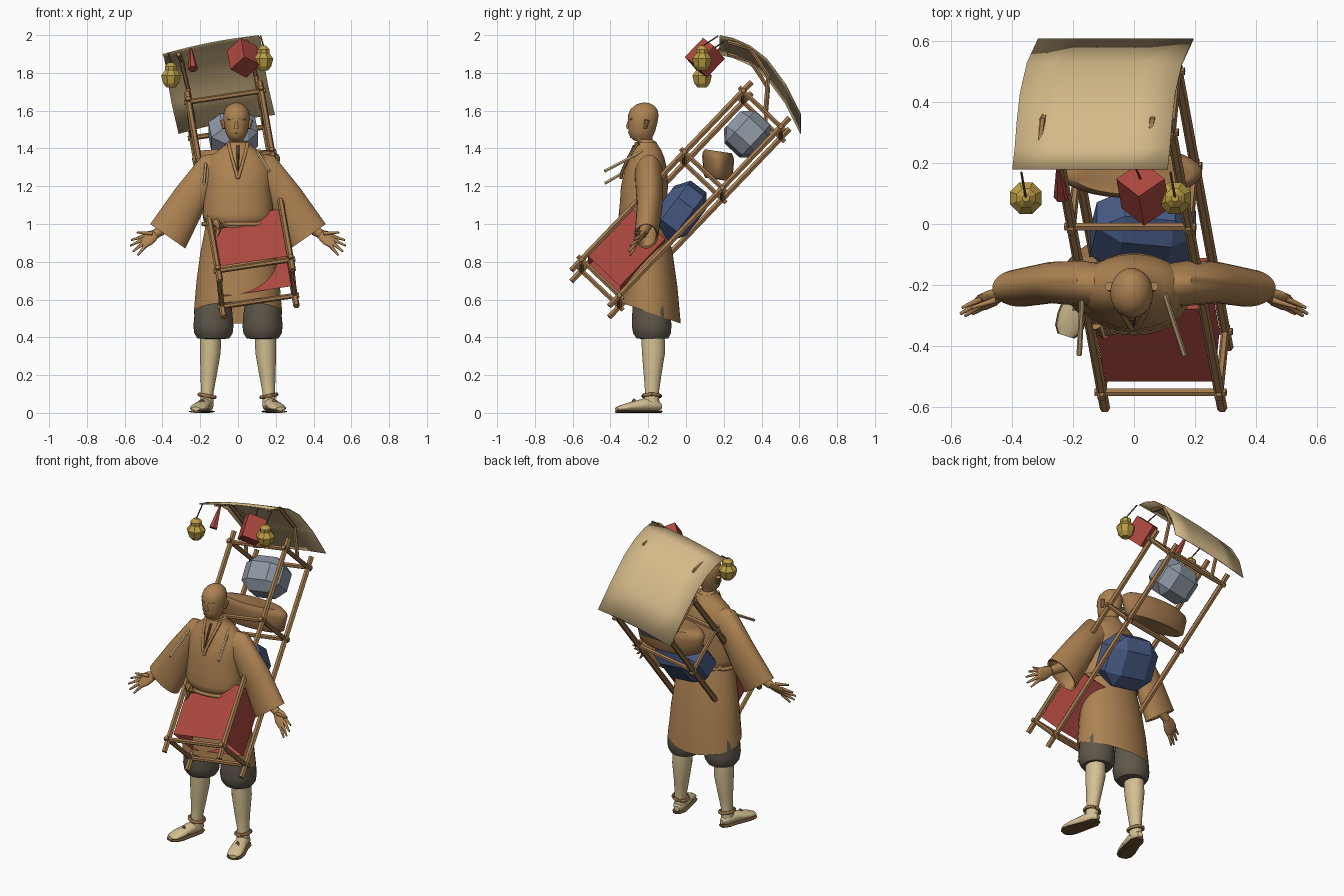
import bpy, bmesh, math
from mathutils import Vector as V, Matrix

if "Cube" in bpy.data.objects:
    bpy.data.objects.remove(bpy.data.objects["Cube"])

def mat(name, r, g, b):
    m = bpy.data.materials.new(name)
    m.diffuse_color = (r, g, b, 1)
    m.use_nodes = True
    m.node_tree.nodes["Principled BSDF"].inputs["Base Color"].default_value = m.diffuse_color
    return m

BROWN = mat("robe brown", .42, .225, .085)
WOOD = mat("wood", .36, .19, .075)
DARK = mat("dark wood", .14, .075, .03)
STRAW = mat("straw", .66, .49, .25)
CREAM = mat("cream cloth", .66, .53, .29)
PANTS = mat("dark cloth", .115, .095, .068)
RED = mat("red", .42, .065, .05)
BLUE = mat("blue", .065, .105, .235)
GREY = mat("grey", .27, .31, .37)
GOLD = mat("gold", .50, .34, .06)
X, Y, Z = V((1, 0, 0)), V((0, 1, 0)), V((0, 0, 1))

def finish(name, bm, m, smooth=True):
    bmesh.ops.recalc_face_normals(bm, faces=bm.faces)
    me = bpy.data.meshes.new(name)
    bm.to_mesh(me)
    bm.free()
    me.materials.append(m)
    ob = bpy.data.objects.new(name, me)
    bpy.context.collection.objects.link(ob)
    if smooth:
        bpy.context.view_layer.objects.active = ob
        ob.select_set(True)
        bpy.ops.object.shade_smooth_by_angle(angle=math.radians(45))
        ob.select_set(False)
    return ob

# Skin elliptical rings given as (centre, radius_a, radius_b, axis_a, axis_b)
def loft(name, rings, m, n=24, caps=(True, True), smooth=True):
    bm = bmesh.new()
    loops = []
    for c, ra, rb, a, b in rings:
        loops.append([bm.verts.new(V(c) + V(a) * ra * math.cos(t) + V(b) * rb * math.sin(t))
                      for t in (2 * math.pi * (i + .5) / n for i in range(n))])
    for p, q in zip(loops, loops[1:]):
        for i in range(n):
            j = (i + 1) % n
            bm.faces.new((p[i], p[j], q[j], q[i]))
    if caps[0]:
        bm.faces.new(loops[0])
    if caps[1]:
        bm.faces.new(loops[-1])
    return finish(name, bm, m, smooth)

def stack(name, rows, m, x=0, **kw):
    """Horizontal rings from rows of (z, y, radius_x, radius_y)."""
    return loft(name, [((x, y, z), rx, ry, X, Y) for z, y, rx, ry in rows], m, **kw)

def beam(name, pts, r, m, n=6, r_end=None, smooth=False):
    pts = [V(p) for p in pts]
    rings = []
    for i, p in enumerate(pts):
        d = (pts[min(i + 1, len(pts) - 1)] - pts[max(i - 1, 0)]).normalized()
        a = d.cross(X if abs(d.x) < .8 else Z).normalized()
        k = i / (len(pts) - 1)
        rad = r + ((r if r_end is None else r_end) - r) * k
        rings.append((p, rad, rad, a, d.cross(a)))
    return loft(name, rings, m, n=n, smooth=smooth)

# Carried rack: u across, t up the rails, v through its depth
ORIGIN, U, T, D = V((-.10, -.58, .725)), V((.385, 0, .058)), V((-.165, .90, .94)), V((.02, .20, -.19))
def rack(u, t, v):
    return ORIGIN + U * u + T * t + D * v

for u in (0, 1):
    for v in (0, 1):
        beam("rack_rail", [rack(u, -.03, v), rack(u, 1.03, v)], .017, WOOD)
for t in (.03, .635, .98):
    for k in (0, 1):
        beam("rack_crossbar", [rack(-.06, t, k), rack(1.06, t, k)], .014, WOOD)
        beam("rack_side_bar", [rack(k, t, -.1), rack(k, t, 1.1)], .014, WOOD)

def rack_box(name, u, t, v, m, open_bottom=False):
    bm = bmesh.new()
    vs = [bm.verts.new(rack(a, b, c)) for b in t for a, c in
          ((u[0], v[0]), (u[1], v[0]), (u[1], v[1]), (u[0], v[1]))]
    for f in ((4, 5, 6, 7), (0, 1, 5, 4), (1, 2, 6, 5), (2, 3, 7, 6), (3, 0, 4, 7)):
        bm.faces.new([vs[i] for i in f])
    if not open_bottom:
        bm.faces.new(vs[:4])
    return finish(name, bm, m, False)

rack_box("red_chest", (.04, .97), (.06, .325), (.04, .88), RED, True)

# Faceted bundles
def bundle(name, loc, size, m, rot):
    bm = bmesh.new()
    bmesh.ops.create_cube(bm, size=2)
    bmesh.ops.bevel(bm, geom=bm.edges[:], offset=.5, segments=1, affect='EDGES', profile=.5)
    R = Matrix.Rotation(rot[0], 4, 'X') @ Matrix.Rotation(rot[1], 4, 'Y')
    bm.transform(Matrix.Translation(loc) @ R @ Matrix.Diagonal((*size, 1)))
    return finish(name, bm, m, False)

bundle("blue_bundle", (.03, -.03, 1.07), (.165, .105, .15), BLUE, (-.65, .15))
bundle("grey_bundle", (-.025, .325, 1.475), (.125, .11, .11), GREY, (-.75, -.15))

# Oval basket
tilt = V((0, 1, -.15))
loft("oval_basket", [((-.01, .17, z), .235 * k, .085 * k, X, tilt) for z, k in
     ((1.235, .8), (1.25, .9), (1.345, 1), (1.365, .97), (1.385, .85))], WOOD, n=28)

# Curved canopy sheet
edge = [(-.40, .18, 1.90), (-.392, .25, 1.885), (-.385, .34, 1.845), (-.375, .43, 1.775),
        (-.352, .53, 1.64), (-.315, .61, 1.48)]
bm = bmesh.new()
rows = []
for p in edge:
    rows.append([bm.verts.new(V(p) + V((.51, 0, .10)) * k / 4 + Z * .012 * math.sin(math.pi * k / 4))
                 for k in range(5)])
for a, b in zip(rows, rows[1:]):
    for i in range(4):
        bm.faces.new((a[i], a[i + 1], b[i + 1], b[i]))
canopy = finish("canopy", bm, STRAW)
sol = canopy.modifiers.new("thickness", 'SOLIDIFY')
sol.thickness = .006

# Bent canopy posts
for off in (V((0, 0, 0)), V((.36, 0, .065))):
    beam("canopy_post", [V(p) + off for p in
         ((-.235, .42, 1.54), (-.265, .435, 1.72), (-.30, .34, 1.865), (-.315, .22, 1.90))], .012, WOOD)

# Hanging gourds, lantern and tassel
for x, z in ((-.355, 1.79), (.135, 1.88)):
    stack("gourd", [(z + dz, .085, r, r) for dz, r in ((-.068, .025), (-.045, .045), (-.005, .056),
          (.025, .033), (.045, .034), (.065, .012))], GOLD, x=x, n=8, smooth=False)
    beam("gourd_cord", [(x, .085, z + .06), (x - .015, .17, z + .115)], .004, DARK, n=5)
c, ax, up, dp = V((.03, .10, 1.88)), U.normalized(), T.normalized(), D.normalized()
loft("red_lantern", [(c + up * h, .08, .08, (ax + dp) / 1.414, (ax - dp) / 1.414)
     for h in (-.07, .07)], RED, n=4, smooth=False).data.transform(Matrix.Identity(4))
beam("lantern_cord", [c + up * .07, (.0, .20, 1.965)], .004, DARK, n=5)
beam("red_tassel", [(-.25, .18, 1.93), (-.238, .09, 1.82)], .006, RED, n=6, r_end=.026)

# Robe body and skirt
stack("robe_top", [(1.0, -.225, .16, .115), (1.02, -.23, .18, .125), (1.05, -.23, .187, .127),
      (1.12, -.225, .182, .125), (1.2, -.22, .175, .125), (1.29, -.212, .18, .112),
      (1.35, -.207, .155, .093), (1.39, -.207, .105, .077), (1.42, -.212, .065, .062),
      (1.435, -.214, .057, .057)], BROWN, n=32)
loft("robe_skirt", [((0, y, z), rx, ry, X, V((0, 1, s))) for z, y, rx, ry, s in
     ((1.04, -.225, .165, .115, 0), (.95, -.215, .18, .122, 0), (.85, -.205, .20, .135, -.05),
      (.70, -.195, .22, .15, -.2), (.53, -.19, .235, .163, -.35))], BROWN, n=32, caps=(True, False))
beam("sash", [(.183 * math.cos(a), -.228 + .127 * math.sin(a), 1.0) for a in
     (i * math.pi / 14 for i in range(29))], .012, BROWN, n=8, smooth=True)
beam("sash_knot", [(-.12, -.33, 1.01), (-.095, -.36, .985), (-.07, -.345, 1.0)], .022, BROWN, n=8, smooth=True)
beam("sash_tail", [(-.10, -.355, .985), (-.115, -.36, .93)], .015, BROWN, n=6, r_end=.01)
for s in (-1, 1):
    beam("collar", [(s * .052, -.25, 1.43), (s * .035, -.30, 1.36), (s * .012, -.338, 1.28),
         (0, -.345, 1.24)], .009, BROWN, n=8, smooth=True)
beam("neck_opening", [(0, -.272, 1.415), (0, -.312, 1.34), (0, -.344, 1.25)], .010, DARK, r_end=.003)

# Head and face
HX = -.008
stack("head", [(1.39, -.205, .047, .05), (1.435, -.208, .045, .049), (1.447, -.23, .036, .052),
      (1.46, -.237, .047, .06), (1.49, -.234, .06, .071), (1.53, -.229, .067, .077),
      (1.575, -.226, .070, .082), (1.605, -.223, .062, .073), (1.627, -.221, .044, .052),
      (1.639, -.22, .023, .028), (1.643, -.22, .004, .005)], BROWN, x=HX)
beam("nose", [(HX, -.301, 1.548), (HX, -.308, 1.52), (HX, -.302, 1.507)], .007, BROWN, r_end=.013, n=8, smooth=True)
beam("mouth", [(HX - .02, -.292, 1.483), (HX, -.302, 1.484), (HX + .02, -.292, 1.483)], .005, BROWN)
for s in (-1, 1):
    beam("ear", [(HX + s * .066, -.215, 1.505), (HX + s * .074, -.205, 1.55)], .010, BROWN, r_end=.015, n=8)
    beam("brow", [(HX + s * .014, -.303, 1.554), (HX + s * .046, -.285, 1.556)], .006, BROWN, n=6)

# Sleeves, hands and legs, left and right
for s in (-1, 1):
    def P(x, y, z):
        return V((s * x, y, z))
    A = [P(-.1, 0, -1), P(-.15, 0, -.99), P(-.55, 0, -.82), P(-.82, 0, -.57)]
    loft("sleeve", [(P(.08, -.205, 1.28), .09, .07, A[0], Y), (P(.17, -.195, 1.25), .118, .075, A[1], Y),
         (P(.27, -.192, 1.10), .11, .068, A[2], Y), (P(.372, -.21, .935), .114, .062, A[3], Y),
         (P(.368, -.21, .94), .102, .052, A[3], Y), (P(.31, -.20, 1.03), .08, .045, A[3], Y)], BROWN)
    beam("wrist", [P(.34, -.205, 1.01), P(.44, -.23, .945)], .035, BROWN, n=12, r_end=.024, smooth=True)
    across = P(.35, .55, .76)
    thin = P(-.5, .8, -.35).normalized()
    loft("palm", [(P(.43, -.228, .95), .024, .02, across, thin), (P(.465, -.243, .928), .042, .018, across, thin),
         (P(.50, -.258, .908), .042, .014, across, thin), (P(.51, -.262, .902), .034, .009, across, thin)], BROWN, n=14)
    for root, tip in (((.50, -.245, .935), (.565, -.275, .915)), ((.505, -.255, .917), (.57, -.295, .885)),
                      ((.50, -.265, .90), (.555, -.302, .855)), ((.49, -.27, .885), (.53, -.295, .835)),
                      ((.455, -.25, .95), (.535, -.275, .955))):
        beam("finger", [P(*root), P(*tip)], .011, BROWN, n=8, r_end=.005, smooth=True)
    stack("trouser_leg", [(.66, -.185, .085, .09), (.54, -.183, .10, .102), (.46, -.182, .107, .106),
          (.42, -.18, .102, .10), (.395, -.178, .085, .085), (.39, -.176, .05, .05)], PANTS, x=s * .13)
    loft("lower_leg", [(P(x, y, z), rx, ry, X, Y) for x, y, z, rx, ry in
         ((.145, -.175, .42, .055, .062), (.147, -.172, .32, .056, .062), (.155, -.177, .2, .043, .047),
          (.163, -.18, .11, .034, .037), (.166, -.185, .04, .036, .045))], CREAM)
    beam("ankle_ring", [P(.164 + .042 * math.cos(a), -.181 + .045 * math.sin(a), .09 + .008 * math.cos(a))
         for a in (i * math.pi / 10 for i in range(21))], .010, WOOD, n=8, smooth=True)
    foot = [(.158, -.132, .034, .016, .016), (.163, -.165, .042, .036, .034), (.178, -.225, .042, .038, .034),
            (.203, -.305, .032, .046, .022), (.215, -.345, .026, .042, .015), (.224, -.368, .022, .024, .009)]
    toe_side = P(.95, .3, 0).normalized()
    loft("foot", [(P(x, y, z), ra, rb, toe_side, Z) for x, y, z, ra, rb in foot], CREAM, n=18)
    loft("sandal_sole", [(P(x, y, .007), ra + .006, .007, toe_side, Z) for x, y, z, ra, rb in foot], DARK, n=12)
    beam("sandal_strap", [P(.155, -.285, .03), P(.19, -.275, .068), P(.235, -.30, .025)], .008, WOOD)

# Straw sticks at the chest
beam("straw_stick", [(-.17, -.24, 1.325), (-.18, -.43, 1.215)], .009, STRAW)
beam("straw_stick", [(.10, -.23, 1.385), (.165, -.43, 1.28)], .009, STRAW)
